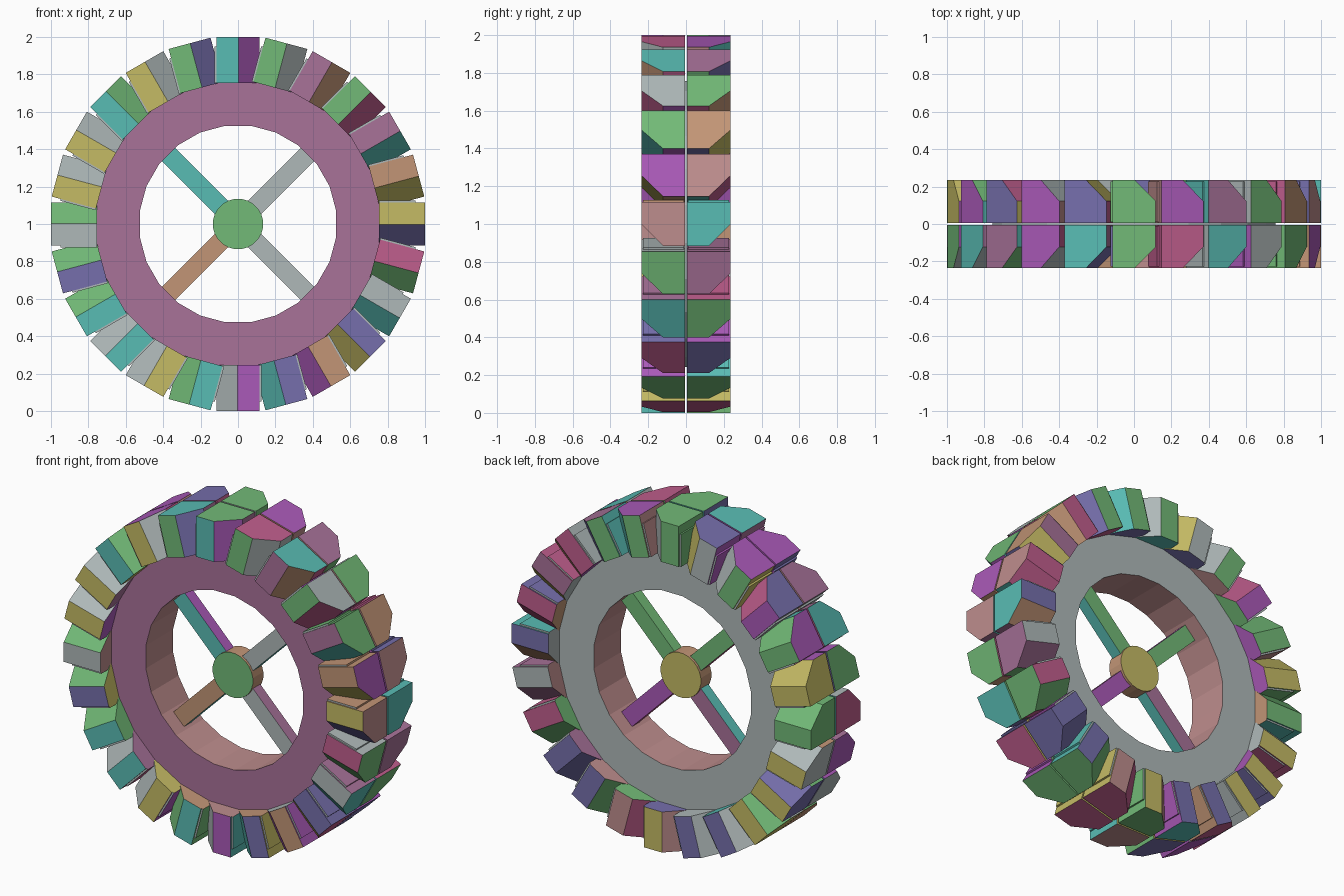
import bpy
import bmesh
import random
from math import sin, cos, pi
from mathutils import Vector

cube = bpy.data.objects.get("Cube")
if cube:
    bpy.data.objects.remove(cube, do_unlink=True)

random.seed(4)
SEGMENTS = 24
STEP = 2 * pi / SEGMENTS
CENTRE = Vector((0, 0, 1))

# Palette: one letter per colour, so that colour sequences can be short strings
PALETTE = {
    "G": ("green", "72BA77"), "T": ("teal", "59BCB4"),
    "P": ("purple", "AA5AB8"), "M": ("mauve", "A87299"),
    "A": ("grey", "AFB9B9"), "Y": ("olive_yellow", "C5BB65"),
    "V": ("violet_blue", "766FAC"), "K": ("raspberry", "C05E8D"),
    "O": ("clay_orange", "C29576"), "R": ("rose", "BE8D8D"),
}
LETTERS = "".join(PALETTE)


def make_material(name, code):
    srgb = [c / 255 for c in bytes.fromhex(code)]
    colour = [((c + 0.055) / 1.055) ** 2.4 for c in srgb] + [1]
    mat = bpy.data.materials.new(name)
    mat.use_nodes = True
    mat.diffuse_color = colour
    shader = mat.node_tree.nodes["Principled BSDF"]
    shader.inputs["Base Color"].default_value = colour
    shader.inputs["Roughness"].default_value = 0.8
    return mat


MATERIALS = [make_material(*entry) for entry in PALETTE.values()]


def finish(bm, name):
    bmesh.ops.recalc_face_normals(bm, faces=bm.faces)
    mesh = bpy.data.meshes.new(name)
    bm.to_mesh(mesh)
    bm.free()
    for mat in MATERIALS:
        mesh.materials.append(mat)
    obj = bpy.data.objects.new(name, mesh)
    bpy.context.collection.objects.link(obj)


def prism(name, start, end, colours):
    """Join two matching outlines; colours run start cap, end cap, sides."""
    bm = bmesh.new()
    a = [bm.verts.new(p) for p in start]
    b = [bm.verts.new(p) for p in end]
    faces = [bm.faces.new(a), bm.faces.new(b)]
    n = len(a)
    for i in range(n):
        j = (i + 1) % n
        faces.append(bm.faces.new((a[i], a[j], b[j], b[i])))
    for face, letter in zip(faces, colours):
        face.material_index = LETTERS.index(letter)
    finish(bm, name)


def on_wheel(angle, radius, tangent, y):
    """Point on the wheel; angle runs clockwise from the top."""
    out = Vector((sin(angle), 0, cos(angle)))
    along = Vector((cos(angle), 0, -sin(angle)))
    return CENTRE + out * radius + along * tangent + Vector((0, y, 0))


def circle(radius, y):
    """Polygon whose flats line up with the tread blocks."""
    r = radius / cos(STEP / 2)
    return [on_wheel((i + 0.5) * STEP, r, 0, y) for i in range(SEGMENTS)]


# Rim ring: front, outer, back and inner bands
def rim_ring(outer, inner, half):
    bm = bmesh.new()
    loops = [[bm.verts.new(p) for p in circle(r, y)] for r, y in
             ((inner, -half), (outer, -half), (outer, half), (inner, half))]
    for k, letter in enumerate("MAAR"):
        a, b = loops[k], loops[(k + 1) % 4]
        for i in range(SEGMENTS):
            j = (i + 1) % SEGMENTS
            face = bm.faces.new((a[i], a[j], b[j], b[i]))
            face.material_index = LETTERS.index(letter)
    finish(bm, "rim_ring")


rim_ring(0.757, 0.525, 0.13)

# Hub
prism("hub", circle(0.134, -0.05), circle(0.134, 0.05),
      "GY" + "O" * SEGMENTS)

# Spokes: outline runs across the bar, front face to back face
SPOKES = {"upper_right": "AGGT", "lower_right": "APMK",
          "lower_left": "OMTT", "upper_left": "TGKP"}
for i, (place, (front, back, side, other)) in enumerate(SPOKES.items()):
    angle = pi / 4 + i * pi / 2
    section = ((-0.05, -0.035), (0.05, -0.035), (0.05, 0.035), (-0.05, 0.035))
    ends = [[on_wheel(angle, r, t, y) for t, y in section]
            for r in (0.1, 0.535)]
    prism("spoke_" + place, *ends, "GG" + front + other + back + side)

# Tread blocks: square blocks with one outer corner cut away,
# each with a thin lower strip along its uncut side
BLOCK = ((-0.116, 0.005), (0.116, 0.005), (0.116, 0.122),
         (0.003, 0.235), (-0.116, 0.235))
STRIP = ((-0.126, 0.01), (-0.112, 0.01), (-0.112, 0.228), (-0.126, 0.228))
# Colours clockwise from the top: outer faces, flat ends, cut corners, sides
ROWS = {
    "front": (-1, "GKTAGPRGTKGKRVPOAPKGTMPT",
              "TGMGMOYKAVOVPTYTTVAYYTYG",
              "PAOKTYVGTYPTAGAAGGGAAGAV",
              "VKAPGOOAMVPYTGPKARTGOAVM"),
    "back": (1, "GPMGORTMGVGKGTKYVAGYPVPV",
             "GGGKMKVAKVVRYVVYYYGYGPGA",
             "ATVOYKOMGVGKRAAGVAGYGKAY",
             "GRTAKVTMKPTYGPOAVKTGRAYP"),
}
for row, (side, tops, flats, cuts, trails) in ROWS.items():
    for i in range(SEGMENTS):
        def ends(section, height):
            return [[on_wheel(i * STEP, r, t, y * side) for t, y in section]
                    for r in (0.755, height)]

        base, gap, lead = random.choices(LETTERS, k=3)
        trail = trails[i]
        prism(f"tread_block_{row}_{i + 1}", *ends(BLOCK, 1.0),
              base + tops[i] + gap + lead + cuts[i] + flats[i] + trail)
        prism(f"tread_strip_{row}_{i + 1}", *ends(STRIP, 0.95),
              base + trail + gap + lead + "A" + trail)
